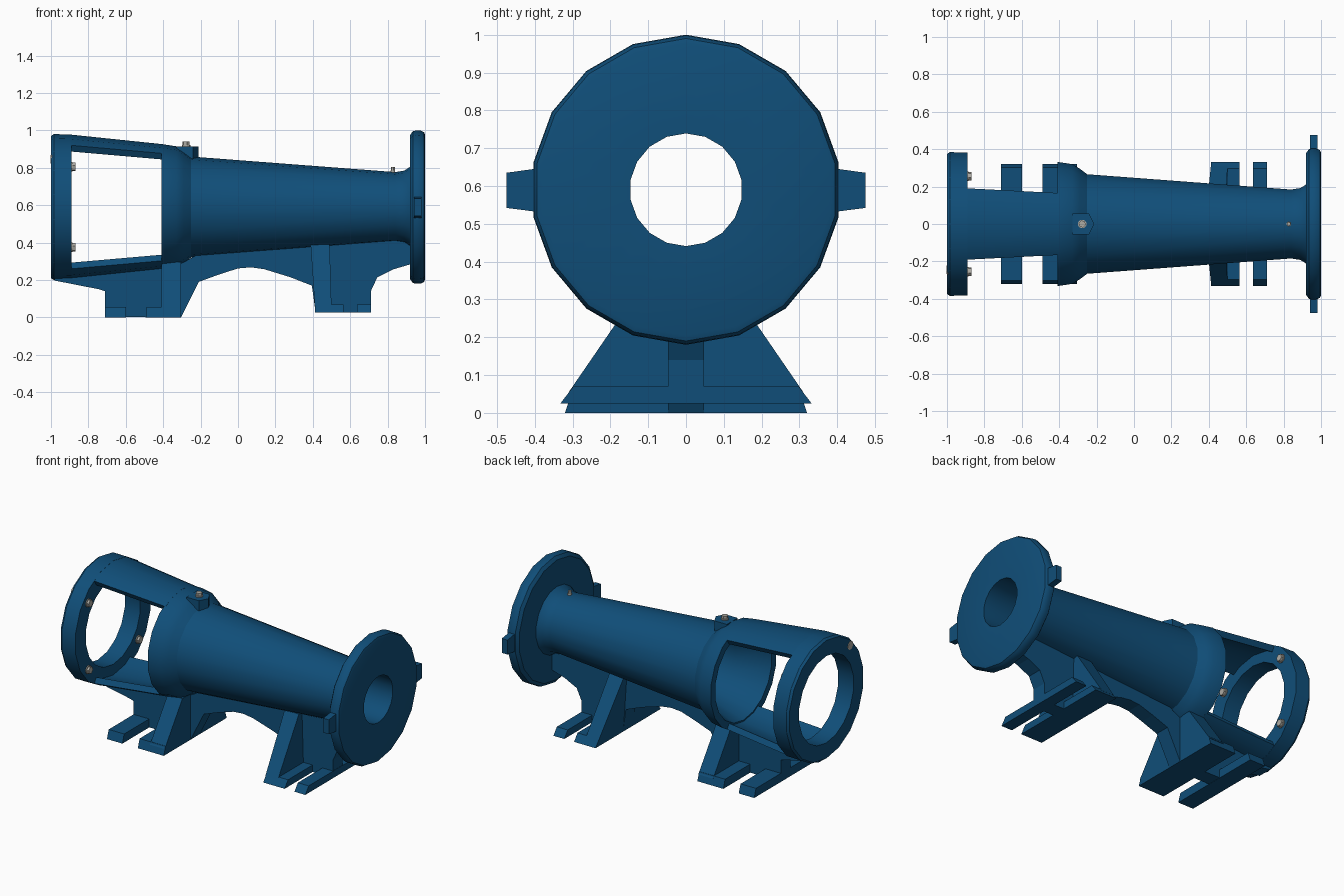
import bpy, bmesh, math
from mathutils import Vector

if "Cube" in bpy.data.objects:
    bpy.data.objects.remove(bpy.data.objects["Cube"])

AXIS_Z = 0.59  # height of the housing centre line


def material(name, col):
    m = bpy.data.materials.new(name)
    m.diffuse_color = (*col, 1)
    m.use_nodes = True
    m.node_tree.nodes["Principled BSDF"].inputs["Base Color"].default_value = m.diffuse_color
    return m


BLUE = material("blue paint", (0.005, 0.076, 0.19))
STEEL = material("bare steel", (0.42, 0.41, 0.37))


def finish(name, bm, mat, smooth=False):
    bmesh.ops.recalc_face_normals(bm, faces=bm.faces)
    me = bpy.data.meshes.new(name)
    bm.to_mesh(me)
    bm.free()
    ob = bpy.data.objects.new(name, me)
    bpy.context.collection.objects.link(ob)
    me.materials.append(mat)
    if smooth:
        bpy.ops.object.select_all(action='DESELECT')
        ob.select_set(True)
        bpy.context.view_layer.objects.active = ob
        bpy.ops.object.shade_smooth_by_angle(angle=math.radians(32))
    return ob


def lathe(name, profile, angles, full=True):
    """Spin a closed (x, radius) profile round the centre line; angles from top."""
    bm = bmesh.new()
    rings = []
    for a in angles:
        # mid-facet angles sit on the chord of the 18-sided outline
        k = math.cos(math.radians(10)) if a % 20 else 1
        s, c = math.sin(math.radians(a)) * k, math.cos(math.radians(a)) * k
        rings.append([bm.verts.new((x, r * s, AXIS_Z + r * c)) for x, r in profile])
    n, m = len(rings), len(profile)
    for i in range(n if full else n - 1):
        p, q = rings[i], rings[(i + 1) % n]
        for j in range(m):
            k = (j + 1) % m
            bm.faces.new((p[j], p[k], q[k], q[j]))
    if not full:
        bm.faces.new(rings[0])
        bm.faces.new(rings[-1])
    return finish(name, bm, BLUE, True)


def loft(name, a, b, mat=BLUE):
    """Solid between two outlines with equal point counts."""
    bm = bmesh.new()
    va, vb = [[bm.verts.new(p) for p in o] for o in (a, b)]
    bm.faces.new(va)
    bm.faces.new(vb)
    for i in range(len(va)):
        j = (i + 1) % len(va)
        bm.faces.new((va[i], va[j], vb[j], vb[i]))
    return finish(name, bm, mat)


def wedge(name, lo, hi):
    """Block between two rectangles, each given as (x0, x1, half width, z)."""
    def rect(x0, x1, h, z):
        return [(x0, -h, z), (x1, -h, z), (x1, h, z), (x0, h, z)]
    return loft(name, rect(*lo), rect(*hi))


def bolt(name, centre, normal, radius, height):
    """Hexagon head on a slightly wider washer."""
    n = Vector(normal)
    u = n.orthogonal().normalized()
    v = n.cross(u)
    for part, sides, r, h in (("washer", 12, radius, height * 0.3),
                              ("head", 6, radius * 0.85, height)):
        ring = [Vector(centre) + r * (math.cos(t) * u + math.sin(t) * v)
                for t in (2 * math.pi * i / sides for i in range(sides))]
        loft(f"{name}_{part}", [p - n * 0.008 for p in ring], [p + n * h for p in ring], STEEL)


ROUND = range(0, 360, 20)

# tapered hollow body with its end flange
lathe("body_and_flange", [
    (-.41, .337), (-.33, .325), (-.29, .30), (-.25, .27), (.84, .187), (.89, .195),
    (.92, .215), (.92, .385), (.935, .406), (.955, .41), (.98, .408), (.995, .40),
    (1, .385), (1, .149), (.9, .15), (-.2, .22), (-.41, .29)], ROUND)

# open end ring
lathe("end_ring", [(-1, .28), (-1, .38), (-.985, .39), (-.89, .388), (-.89, .28)], ROUND)

# bridges above and below the side windows
for name, mid in (("top_bridge", 0), ("bottom_bridge", 180)):
    lathe(name, [(-.9, .388), (-.4, .336), (-.4, .298), (-.9, .349)],
          [mid + d for d in (-30, -20, 0, 20, 30)], False)

# long central rib under the body
rib = [(-.98, .197), (-.74, .15), (-.71, .14), (-.71, .002), (-.305, 0), (-.21, .19),
       (-.1, .23), (0, .262), (.07, .268), (.14, .258), (.28, .215), (.395, .17),
       (.415, .025), (.71, .025), (.71, .14), (.745, .215), (.83, .257), (.925, .285),
       (.925, .41), (.9, .42), (-.2, .345), (-.3, .29), (-.41, .27), (-.98, .22)]
loft("central_rib", [(x, -.048, z) for x, z in rib], [(x, .048, z) for x, z in rib])

# feet: slanted gusset plates and two toes with an open slot between
wedge("rear_gusset", (-.41, -.305, .31, .04), (-.41, -.305, .13, .296))
wedge("front_gusset", (.411, .50, .31, .055), (.388, .49, .08, .39))
for i, (x0, x1) in enumerate(((-.71, -.60), (-.49, -.305))):
    wedge(f"rear_toe_{i}", (x0, x1, .32, 0), (x0, x1, .302, .055))
for i, (x0, x1) in enumerate(((.412, .565), (.635, .712))):
    wedge(f"front_toe_{i}", (x0, x1, .332, .025), (x0, x1, .298, .07))

# side lugs on the flange
for side in (-1, 1):
    def lug(y, z0, z1):
        return [(x, side * y, z) for x, z in ((.94, z0), (.98, z0), (.98, z1), (.94, z1))]
    loft("flange_lug", lug(.38, .53, .648), lug(.475, .542, .635))

# pointed boss on top with its plug
boss = [(-.33, -.055), (-.24, -.055), (-.212, 0), (-.24, .055), (-.33, .055)]
loft("top_boss", [(x, y, .845) for x, y in boss], [(x, y, .915) for x, y in boss])
bolt("boss_plug", (-.277, 0, .915), (0, 0, 1), .023, .025)
bolt("grease_nipple", (.828, 0, .778), (0, 0, 1), .013, .025)

# bolts on the inner face of the end ring
for sy in (-1, 1):
    for sz in (-1, 1):
        bolt("ring_bolt", (-.89, sy * .255, AXIS_Z + sz * .215), (1, 0, 0), .027, .02)

# small plug on the outer face of the end ring
bolt("outer_plug", (-1, -.245, AXIS_Z + .255), (-1, 0, 0), .028, .002)
